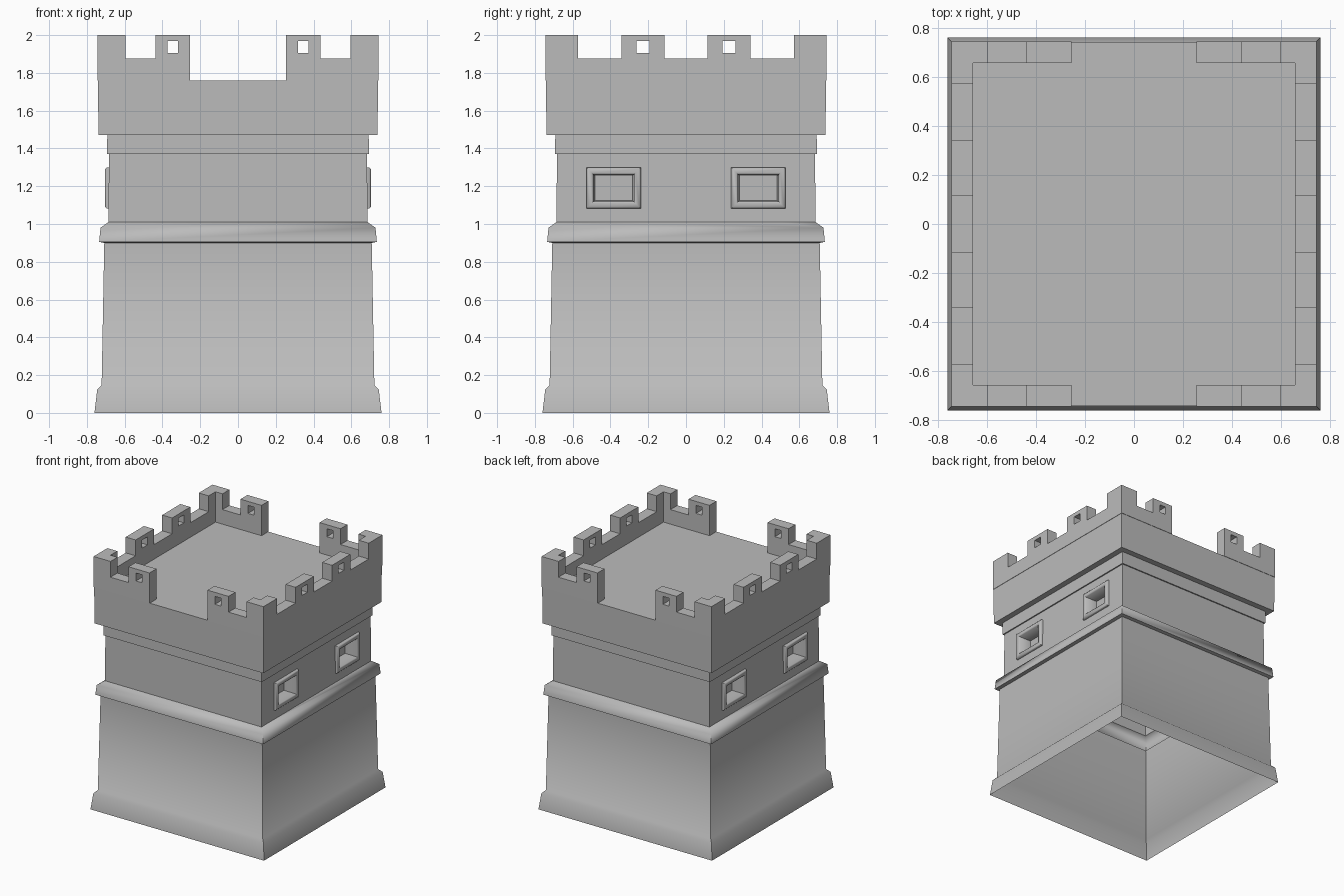
import bpy, bmesh, math
from mathutils import Matrix, Vector

cube = bpy.data.objects.get("Cube")
if cube:
    bpy.data.objects.remove(cube)

stone = bpy.data.materials.new("grey_stone")
stone.use_nodes = True
COLOR = (0.5, 0.5, 0.5, 1)
stone.diffuse_color = COLOR
stone.node_tree.nodes["Principled BSDF"].inputs["Base Color"].default_value = COLOR

WALL = 0.683                 # half width of the upper wall
PARAPET, THICK = 0.744, 0.087
FLOOR, WALK, TOP = 1.76, 1.875, 2.0
WIN_Y, WIN_Z, WIN_W, WIN_H = 0.383, 1.19, 0.108, 0.072


def finish(bm, name, angle=50):
    mesh = bpy.data.meshes.new(name)
    bm.to_mesh(mesh)
    bm.free()
    mesh.materials.append(stone)
    ob = bpy.data.objects.new(name, mesh)
    bpy.context.collection.objects.link(ob)
    bpy.ops.object.select_all(action='DESELECT')
    ob.select_set(True)
    bpy.context.view_layer.objects.active = ob
    bpy.ops.object.shade_smooth_by_angle(angle=math.radians(angle))
    return ob


def loft(bm, loops):
    """Skin a series of four-point loops and cap the last one."""
    rings = [[bm.verts.new(p) for p in loop] for loop in loops]
    for a, b in zip(rings, rings[1:]):
        for i in range(4):
            j = (i + 1) % 4
            bm.faces.new((a[i], a[j], b[j], b[i]))
    bm.faces.new(rings[-1])


CORNERS = ((-1, -1), (1, -1), (1, 1), (-1, 1))

# Tower body: stepped square shell, open underneath, capped by the roof floor
profile = [(0.76, 0), (0.745, 0.125), (0.722, 0.148), (0.708, 0.9),
           (0.735, 0.905), (0.728, 0.98), (0.686, 1.01), (WALL, 1.37),
           (0.693, 1.37), (0.692, 1.47), (0.739, 1.47), (0.741, FLOOR)]
bm = bmesh.new()
loft(bm, [[(sx * h, sy * h, z) for sx, sy in CORNERS] for h, z in profile])


# Cut the window openings through the upper side walls
def upper_side(f):
    c = f.calc_center_median()
    return 1.01 < c.z < 1.37 and abs(c.x) > WALL - 0.01


cuts = [((0, s * WIN_Y + t * WIN_W, 0), (0, 1, 0)) for s in (-1, 1) for t in (-1, 1)]
cuts += [((0, 0, WIN_Z + t * WIN_H), (0, 0, 1)) for t in (-1, 1)]
for co, no in cuts:
    faces = [f for f in bm.faces if upper_side(f)]
    geom = set(faces) | {e for f in faces for e in f.edges} | {v for f in faces for v in f.verts}
    bmesh.ops.bisect_plane(bm, geom=list(geom), plane_co=co, plane_no=no)
holes = []
for f in bm.faces:
    c = f.calc_center_median()
    if upper_side(f) and abs(abs(c.y) - WIN_Y) < WIN_W and abs(c.z - WIN_Z) < WIN_H:
        holes.append(f)
bmesh.ops.delete(bm, geom=holes, context='FACES')
finish(bm, "tower_body")

# Windows: raised frame with a recessed pocket, as (x, half width, half height)
steps = [(WALL - 0.004, 0.145, 0.110), (0.696, 0.143, 0.108), (0.704, 0.135, 0.100),
         (0.704, 0.116, 0.080), (0.698, WIN_W, WIN_H), (0.60, 0.100, 0.066)]
for side, turn in (("left", 0), ("right", math.pi)):
    for end, s in (("front", -1), ("back", 1)):
        bm = bmesh.new()
        loft(bm, [[(x, s * WIN_Y + sy * w, WIN_Z + sz * h) for sy, sz in CORNERS]
                  for x, w, h in steps])
        bm.transform(Matrix.Rotation(turn, 4, 'Z'))
        finish(bm, f"window_{side}_{end}")


# Parapet walls: elevation cells kept by rule, then thickened
def parapet(name, us, keep, turn):
    zs = (FLOOR, WALK, 1.905, 1.968, TOP)
    bm = bmesh.new()
    for u0, u1 in zip(us, us[1:]):
        for z0, z1 in zip(zs, zs[1:]):
            if keep((u0 + u1) / 2, (z0 + z1) / 2):
                bm.faces.new([bm.verts.new((PARAPET, u, z)) for u, z in
                              ((u0, z0), (u1, z0), (u1, z1), (u0, z1))])
    bmesh.ops.remove_doubles(bm, verts=bm.verts, dist=1e-5)
    ext = bmesh.ops.extrude_face_region(bm, geom=bm.faces[:], use_keep_orig=True)
    verts = [g for g in ext["geom"] if isinstance(g, bmesh.types.BMVert)]
    bmesh.ops.translate(bm, vec=Vector((-THICK, 0, 0)), verts=verts)
    bmesh.ops.recalc_face_normals(bm, faces=bm.faces)
    bm.transform(Matrix.Rotation(turn, 4, 'Z'))
    finish(bm, name, 30)


def pattern(merlon, hole, corner, gap):
    """Rule for solid cells: low wall, pierced merlons, corner posts, open gap."""
    def keep(u, z):
        u = abs(u)
        if u < gap:
            return False
        if z < WALK or u > corner:
            return True
        pierced = hole[0] < u < hole[1] and 1.905 < z < 1.968
        return merlon[0] < u < merlon[1] and not pierced
    return keep


def both(half):
    return [-u for u in reversed(half)] + list(half)


side_us = both((0.114, 0.194, 0.262, 0.342, 0.572, PARAPET))
end_us = both((0.254, 0.318, 0.373, 0.438, 0.596, PARAPET - THICK))
side_rule = pattern((0.114, 0.342), (0.194, 0.262), 0.572, 0)
end_rule = pattern((0.254, 0.438), (0.318, 0.373), 0.596, 0.254)
for name, us, rule, turn in (("left", side_us, side_rule, 0), ("back", end_us, end_rule, 1),
                             ("right", side_us, side_rule, 2), ("front", end_us, end_rule, 3)):
    parapet(f"parapet_{name}", us, rule, turn * math.pi / 2)
